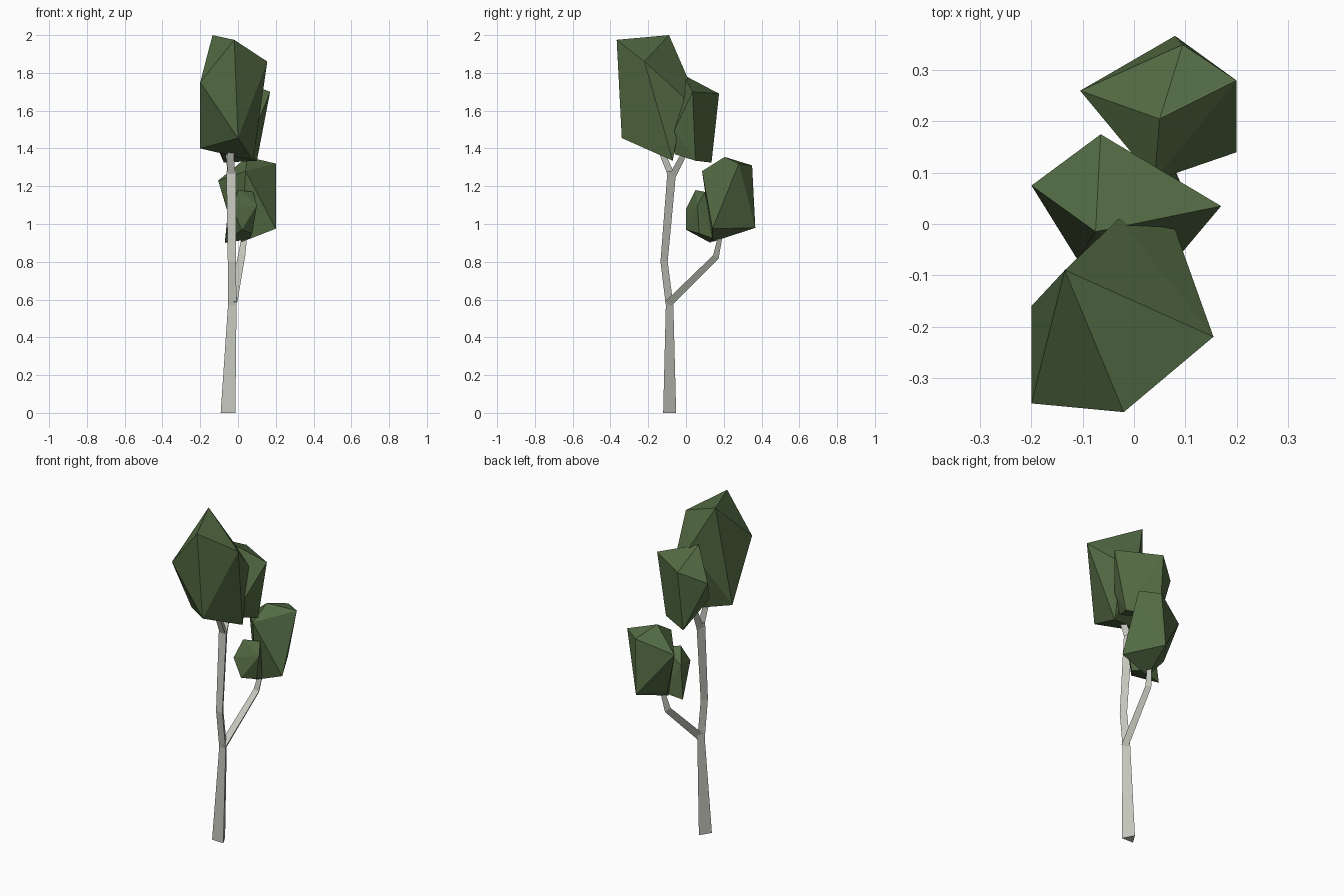
import bpy
import bmesh
from math import sin, cos, radians
from mathutils import Vector

cube = bpy.data.objects.get("Cube")
if cube:
    bpy.data.objects.remove(cube, do_unlink=True)


def make_material(name, color):
    mat = bpy.data.materials.new(name)
    mat.use_nodes = True
    mat.diffuse_color = (*color, 1)
    bsdf = next(n for n in mat.node_tree.nodes if n.type == "BSDF_PRINCIPLED")
    bsdf.inputs["Base Color"].default_value = (*color, 1)
    bsdf.inputs["Roughness"].default_value = 0.9
    return mat


leaf_green = make_material("leaf green", (0.089, 0.15, 0.058))
pale_bark = make_material("pale bark", (0.565, 0.578, 0.515))


def finish(bm, name, mat):
    """Turn a bmesh into a flat-shaded object with one material."""
    bmesh.ops.recalc_face_normals(bm, faces=bm.faces[:])
    mesh = bpy.data.meshes.new(name)
    bm.to_mesh(mesh)
    bm.free()
    mesh.materials.append(mat)
    obj = bpy.data.objects.new(name, mesh)
    bpy.context.scene.collection.objects.link(obj)
    return obj


def leaf_clump(name, corners):
    """Faceted clump: the convex hull around a few corner points."""
    bm = bmesh.new()
    for corner in corners:
        bm.verts.new(corner)
    bmesh.ops.convex_hull(bm, input=bm.verts[:])
    loose = [v for v in bm.verts if not v.link_faces]
    bmesh.ops.delete(bm, geom=loose, context="VERTS")
    return finish(bm, name, leaf_green)


def limb(name, path, sides=3, turn=88):
    """Tapered low-poly limb along a path of (centre, radius) pairs."""
    bm = bmesh.new()
    points = [Vector(p) for p, _ in path]
    rings = []
    for i, (_, radius) in enumerate(path):
        before = points[max(i - 1, 0)]
        after = points[min(i + 1, len(points) - 1)]
        along = (after - before).normalized()
        if i == 0 and points[0].z == 0:
            along = Vector((0, 0, 1))  # flat foot on the ground
        across = Vector((1, 0, 0))
        across = (across - along * along.dot(across)).normalized()
        other = along.cross(across)
        ring = []
        for k in range(sides):
            angle = radians(turn + k * 360 / sides)
            offset = across * cos(angle) + other * sin(angle)
            ring.append(bm.verts.new(points[i] + offset * radius))
        rings.append(ring)
    for low, high in zip(rings, rings[1:]):
        for k in range(sides):
            n = (k + 1) % sides
            bm.faces.new((low[k], low[n], high[n], high[k]))
    bm.faces.new(rings[0])
    bm.faces.new(rings[-1])
    return finish(bm, name, pale_bark)


# Trunk, bending slightly before it forks under the crown
limb("trunk", [
    ((-0.052, -0.097, 0), 0.045),
    ((-0.03, -0.093, 0.57), 0.026),
    ((-0.032, -0.122, 0.8), 0.025),
    ((-0.035, -0.082, 1.28), 0.03),
])

# Fork arms reaching into the two upper clumps
limb("front_fork", [
    ((-0.035, -0.08, 1.25), 0.024),
    ((-0.04, -0.15, 1.42), 0.018),
])
limb("rear_fork", [
    ((-0.035, -0.08, 1.25), 0.024),
    ((-0.05, 0.0, 1.4), 0.018),
])

# Side branch carrying the lower clumps
limb("side_branch", [
    ((-0.025, -0.1, 0.58), 0.026),
    ((0.02, 0.155, 0.83), 0.022),
    ((0.04, 0.185, 0.97), 0.014),
])

# Foliage, from the crown downwards
leaf_clump("crown_clump", [
    (-0.135, -0.09, 2.0), (-0.02, -0.367, 1.975), (0.155, -0.22, 1.86),
    (-0.2, -0.35, 1.75), (-0.2, -0.16, 1.4), (0.0, -0.34, 1.455),
    (0.08, -0.07, 1.335), (0.08, -0.01, 1.67), (-0.03, 0.01, 1.77),
])
leaf_clump("rear_crown_clump", [
    (-0.075, -0.015, 1.79), (0.17, 0.035, 1.7), (-0.065, 0.175, 1.69),
    (-0.2, 0.075, 1.62), (-0.075, 0.135, 1.325), (0.1, 0.05, 1.335),
    (0.09, -0.06, 1.5), (-0.11, -0.07, 1.45), (0.05, -0.06, 1.37),
])
leaf_clump("lower_clump", [
    (0.05, 0.205, 1.355), (0.2, 0.28, 1.32), (0.095, 0.35, 1.31),
    (0.08, 0.367, 0.98), (0.2, 0.14, 0.975), (0.04, 0.085, 1.28),
    (-0.105, 0.26, 1.23), (0.02, 0.14, 0.905), (-0.03, 0.22, 0.98),
])
leaf_clump("small_clump", [
    (0.0, 0.05, 1.18), (0.08, 0.1, 1.17), (-0.03, 0.0, 1.08),
    (0.02, 0.0, 0.97), (0.075, 0.07, 0.95), (-0.07, 0.13, 0.9),
    (0.1, 0.06, 1.1), (-0.05, 0.12, 1.1), (0.06, 0.15, 0.92),
])
